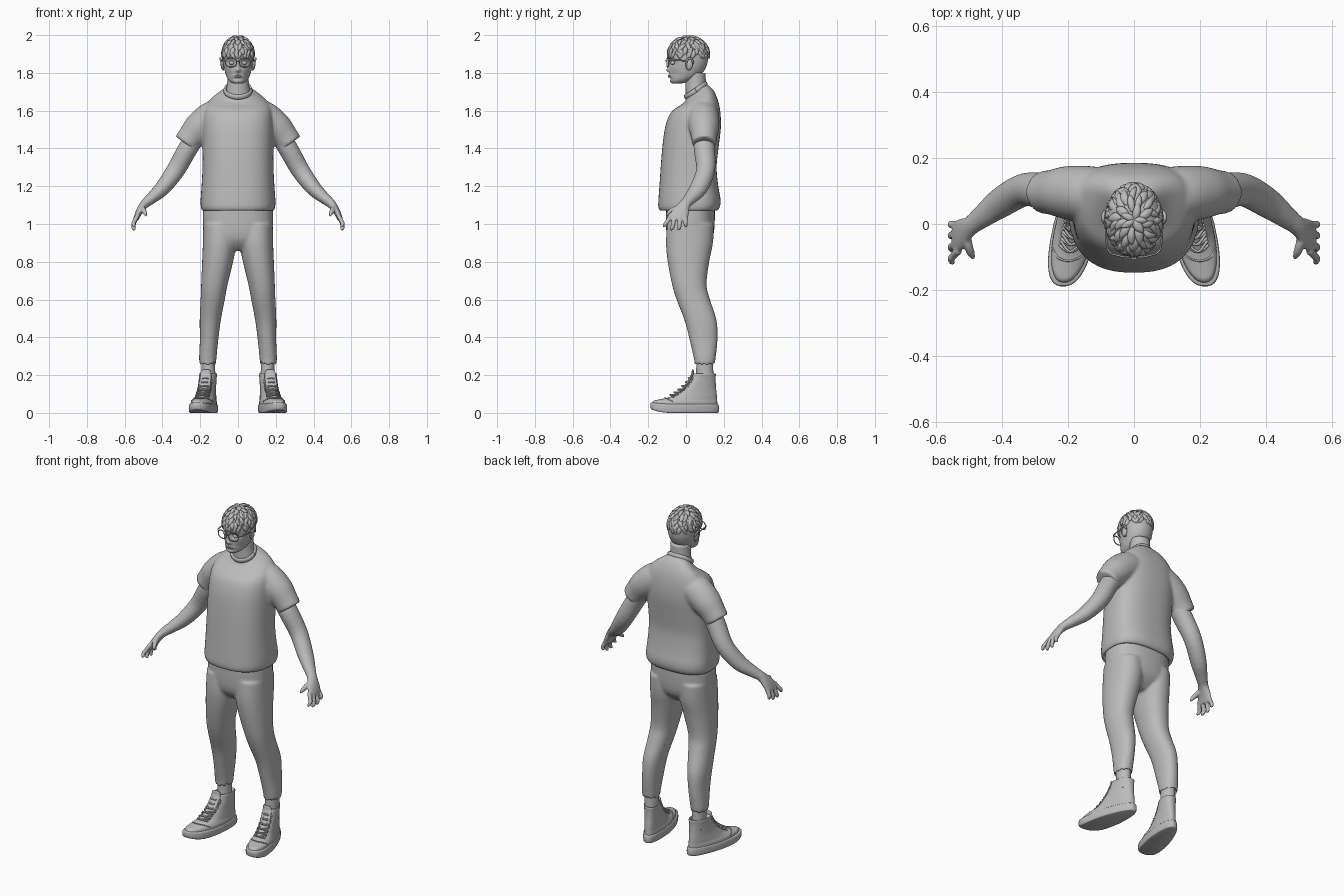
import bpy, bmesh, math, random
from mathutils import Vector

random.seed(4)
grey = bpy.data.materials.new("plain_grey")
grey.diffuse_color = (0.5, 0.5, 0.5, 1)


def spline(rows, n):
    """Catmull-Rom interpolation of equal-length tuples."""
    out = []
    for i in range(len(rows) - 1):
        a, b, c, d = rows[max(i - 1, 0)], rows[i], rows[i + 1], rows[min(i + 2, len(rows) - 1)]
        for k in range(n):
            t = k / n
            out.append(tuple(0.5 * (2 * q + (r - p) * t + (2 * p - 5 * q + 4 * r - s) * t * t
                                    + (3 * q - p - 3 * r + s) * t ** 3)
                             for p, q, r, s in zip(a, b, c, d)))
    return out + [rows[-1]]


def skin(bm, rings):
    vs = [[bm.verts.new(p) for p in ring] for ring in rings]
    m = len(vs[0])
    for a, b in zip(vs, vs[1:]):
        for j in range(m):
            bm.faces.new((a[j], a[(j + 1) % m], b[(j + 1) % m], b[j]))
    bm.faces.new(vs[0][::-1])
    bm.faces.new(vs[-1])


def stack(bm, rows, f=0.5, p=2.0, seg=40, n=4, s=1):
    """Horizontal sections: z, x centre, half width, y front, y back, tilt."""
    rings = []
    for z, xc, w, yf, yb, tilt in spline([r if len(r) == 6 else r + (0,) for r in rows], n):
        yc, ring = yf + f * (yb - yf), []
        for j in range(seg):
            t = 2 * math.pi * (j + 0.5) / seg
            c, d = math.cos(t), math.sin(t)
            x = math.copysign(abs(c) ** (2 / p), c) * w
            y = math.copysign(abs(d) ** (2 / p), d) * ((yb - yc) if d > 0 else (yc - yf))
            ring.append((s * (xc + x), yc + y, z + tilt * y))
        rings.append(ring)
    skin(bm, rings)


def tube(bm, rows, ref=(0, 1, 0), seg=16, n=4, s=1):
    """Limb along x, y, z with radius along ref and radius across it."""
    rows, rings = spline(rows, n), []
    for i, (x, y, z, ra, rb) in enumerate(rows):
        t = (Vector(rows[min(i + 1, len(rows) - 1)][:3]) - Vector(rows[max(i - 1, 0)][:3])).normalized()
        a = Vector(ref)
        a = (a - t * a.dot(t)).normalized()
        b = t.cross(a)
        ring = []
        for j in range(seg):
            g = 2 * math.pi * j / seg
            q = Vector((x, y, z)) + a * ra * math.cos(g) + b * rb * math.sin(g)
            ring.append((s * q.x, q.y, q.z))
        rings.append(ring)
    skin(bm, rings)


def ball(bm, c, r):
    new = bmesh.ops.create_uvsphere(bm, u_segments=20, v_segments=12, radius=1)["verts"]
    for v in new:
        v.co = Vector((c[0] + v.co.x * r[0], c[1] + v.co.y * r[1], c[2] + v.co.z * r[2]))


def finish(bm, name, voxel=0, mirror=False):
    bmesh.ops.recalc_face_normals(bm, faces=bm.faces)
    for f in bm.faces:
        f.smooth = True
    me = bpy.data.meshes.new(name)
    bm.to_mesh(me)
    bm.free()
    me.materials.append(grey)
    ob = bpy.data.objects.new(name, me)
    bpy.context.collection.objects.link(ob)
    if voxel:
        m = ob.modifiers.new("fuse", "REMESH")
        m.mode, m.voxel_size, m.use_smooth_shade = "VOXEL", voxel, True
        m = ob.modifiers.new("soften", "SMOOTH")
        m.factor, m.iterations = 0.5, 6
    if mirror:
        m = ob.modifiers.new("mirror", "MIRROR")
        m.use_mirror_merge = False


# shirt: body with turned-in hem, plus sleeves
bm = bmesh.new()
stack(bm, [(1.12, 0, .17, -.12, .14), (1.08, 0, .178, -.125, .15), (1.068, 0, .188, -.137, .162),
           (1.09, 0, .197, -.147, .179), (1.13, 0, .198, -.146, .183), (1.2, 0, .193, -.141, .171),
           (1.3, 0, .188, -.134, .162), (1.4, 0, .188, -.126, .172), (1.5, 0, .189, -.113, .184),
           (1.57, 0, .186, -.092, .184, 0), (1.62, 0, .175, -.065, .176, .1),
           (1.655, 0, .15, -.035, .162, .25), (1.685, 0, .11, -.01, .142, .45),
           (1.705, 0, .075, .0, .115, .68), (1.712, 0, .062, .002, .102, .7)], f=.6, p=2.5, seg=56)
for s in (1, -1):
    tube(bm, [(.08, .085, 1.575, .08, .07), (.13, .09, 1.565, .085, .088), (.2, .095, 1.515, .081, .083),
              (.245, .096, 1.465, .069, .072), (.276, .096, 1.424, .064, .067)], seg=32, s=s)
finish(bm, "shirt", .008)

# ribbed collar
bm = bmesh.new()
pts = []
for i in range(41):
    t = 2 * math.pi * i / 40
    y = .054 * math.sin(t)
    pts.append((.069 * math.cos(t), .052 + y, 1.707 + .65 * y, .014, .008))
tube(bm, pts, ref=(0, -.3, 1), seg=10, n=1)
finish(bm, "collar")

# trousers: hips and two legs
bm = bmesh.new()
stack(bm, [(.86, 0, .06, -.05, .08), (.89, 0, .11, -.08, .115), (.93, 0, .168, -.1, .142),
           (1.0, 0, .185, -.106, .152), (1.13, 0, .182, -.104, .153)], p=2.4)
for s in (1, -1):
    stack(bm, [(.29, .158, .034, .053, .142), (.262, .16, .038, .05, .146), (.254, .16, .043, .046, .151),
               (.29, .16, .046, .041, .157), (.39, .153, .049, .018, .167), (.49, .147, .056, -.008, .162),
               (.6, .134, .064, -.05, .127), (.68, .125, .07, -.074, .109), (.8, .108, .082, -.097, .123),
               (.9, .097, .089, -.106, .143), (1.0, .095, .089, -.1, .147)], p=2.2, s=s)
finish(bm, "trousers", .008)

# arm with palm, fingers and thumb
bm = bmesh.new()
tube(bm, [(.2, .095, 1.5, .055, .05), (.265, .097, 1.4, .056, .052), (.33, .104, 1.285, .05, .049),
          (.4, .067, 1.19, .047, .041), (.46, .022, 1.135, .035, .03), (.495, -.005, 1.105, .03, .024),
          (.52, -.025, 1.07, .043, .019), (.537, -.04, 1.035, .05, .015), (.54, -.043, 1.02, .045, .012)], seg=28)
for y0, y1, z1 in ((-.08, -.116, .985), (-.054, -.078, .966), (-.028, -.038, .967), (-.003, -.001, .984)):
    tube(bm, [(.53, y0, 1.05, .012, .012), (.545, y0 * .6 + y1 * .4, 1.02, .012, .012),
              (.554, y0 * .3 + y1 * .7, z1 + .02, .0115, .011), (.55, y1, z1 + .004, .009, .009),
              (.549, y1, z1, .004, .004)], seg=12)
tube(bm, [(.512, -.025, 1.085, .02, .016), (.502, -.065, 1.075, .016, .014), (.494, -.088, 1.06, .013, .012),
          (.486, -.104, 1.043, .006, .006)], ref=(0, 0, 1), seg=12)
finish(bm, "arm", .004, True)

# head with neck, sculpted face, ears, brows and eyes
bm = bmesh.new()
stack(bm, [(1.743, 0, .02, -.07, -.03), (1.748, 0, .034, -.077, -.005), (1.76, 0, .049, -.082, .03),
           (1.78, 0, .061, -.085, .065), (1.805, 0, .069, -.087, .092), (1.83, 0, .075, -.087, .106),
           (1.86, 0, .079, -.088, .115), (1.9, 0, .08, -.09, .117), (1.94, 0, .075, -.078, .106),
           (1.97, 0, .05, -.04, .075), (1.98, 0, .015, 0, .03)], f=.55, p=2.1, seg=128, n=6)
bumps = [(0, .011, 1.84, .022, -.01), (0, .014, 1.814, .011, -.016), (0, .025, 1.782, .008, -.006),
         (0, .02, 1.755, .01, -.004), (0, .03, 1.768, .005, .004), (.034, .02, 1.853, .013, .013),
         (-.034, .02, 1.853, .013, .013), (.05, .016, 1.79, .02, .005), (-.05, .016, 1.79, .02, .005)]
for v in bm.verts:
    if v.co.y < -.02:
        x, z = v.co.x, v.co.z
        v.co.y += sum(d * math.exp(-((x - cx) / sx) ** 2 - ((z - cz) / sz) ** 2) for cx, sx, cz, sz, d in bumps)
stack(bm, [(1.62, 0, .068, .0, .12), (1.69, 0, .065, -.002, .112), (1.74, 0, .058, -.003, .106),
           (1.8, 0, .056, -.005, .104)], seg=32)
for s in (1, -1):
    ball(bm, (s * .033, -.069, 1.853), (.016, .014, .011))
    ball(bm, (s * .082, .018, 1.845), (.01, .018, .028))
    tube(bm, [(.086 + .008 * math.sin(t), .02 - .018 * math.cos(t), 1.847 + .03 * math.sin(t), .005, .005)
              for t in [-1.8 + i * .4 for i in range(13)]][::-1], ref=(1, 0, 0), seg=8, n=2, s=s)
    tube(bm, [(.014, -.088, 1.876, .003, .004), (.034, -.085, 1.884, .004, .005), (.056, -.064, 1.878, .002, .002)],
         seg=8, s=s)
for z in (1.787, 1.779):
    tube(bm, [(-.022, -.085, 1.783, .002, .002), (0, -.091, z, .004, .004), (.022, -.085, 1.783, .002, .002)], seg=8)
finish(bm, "head")

# spectacles: rims, bridge and side pieces
bm = bmesh.new()
for s in (1, -1):
    rim = []
    for i in range(33):
        t = 2 * math.pi * i / 32
        c, d = math.cos(t), math.sin(t)
        x = .037 + .029 * math.copysign(abs(c) ** .8, c)
        rim.append((x, -.1 + .25 * max(x - .03, 0), 1.855 + .023 * math.copysign(abs(d) ** .8, d), .003, .003))
    tube(bm, rim, seg=8, n=1, s=s)
    tube(bm, [(.066, -.091, 1.864, .003, .003), (.08, -.075, 1.866, .003, .004), (.085, -.03, 1.866, .003, .004),
              (.086, .02, 1.862, .003, .003)], ref=(1, 0, 0), seg=8, s=s)
tube(bm, [(-.009, -.1, 1.86, .003, .003), (0, -.107, 1.864, .003, .003), (.009, -.1, 1.86, .003, .003)], seg=8)
finish(bm, "spectacles")

# hair: cap with overlapping locks flowing from the crown
bm = bmesh.new()


def scalp(a, b, r):
    return (.079 * r * math.sin(a) * math.cos(b), .013 + .103 * r * math.sin(a) * math.sin(b),
            1.9 + .09 * r * math.cos(a))


stack(bm, [(1.895, 0, .076, -.086, .112), (1.905, 0, .081, -.092, .117), (1.94, 0, .075, -.083, .109),
           (1.97, 0, .052, -.052, .08), (1.985, 0, .02, -.012, .038)], p=2.0)
for a, count in ((.12, 5), (.4, 9), (.7, 14), (1.0, 18), (1.25, 22), (1.45, 22)):
    for i in range(count):
        b = 2 * math.pi * (i + random.uniform(-.25, .25)) / count + a
        w, tw = random.uniform(.8, 1.2), random.uniform(-.25, .25)
        tube(bm, [scalp(a - .15, b, .96) + (.006, .005), scalp(a + .05, b, 1.03) + (.012 * w, .007),
                  scalp(a + .25, b + tw * .5, 1.06) + (.01 * w, .006),
                  scalp(a + .38, b + tw, 1.07 + random.uniform(0, .04)) + (.0015, .0015)],
             ref=(-math.sin(b), math.cos(b), 0), seg=8, n=3)
finish(bm, "hair")

# ankle
bm = bmesh.new()
stack(bm, [(.15, .156, .038, .052, .146), (.21, .157, .037, .053, .145), (.3, .158, .036, .056, .142)], seg=28)
finish(bm, "ankle", 0, True)


def splay(bm):
    """Narrow the heel, lift the toe and turn the foot outward."""
    for v in bm.verts:
        x, y, z = v.co
        x *= 1 - .2 * min(max(y / .15, 0), 1)
        v.co = (x + .157 + .2 * (.1 - y), y, z + .02 * max(0, (-y - .08) / .11) ** 2 * (1 - min(z / .1, 1)))


# shoe sole
bm = bmesh.new()
stack(bm, [(0, 0, .06, -.18, .168), (.004, 0, .065, -.186, .173), (.02, 0, .067, -.189, .176),
           (.04, 0, .066, -.188, .174), (.046, 0, .062, -.184, .17)], f=.45, p=2.5, n=3)
splay(bm)
finish(bm, "shoe_sole", 0, True)

# shoe upper with padded ankle opening
bm = bmesh.new()
stack(bm, [(.03, 0, .061, -.18, .166), (.058, 0, .06, -.172, .166), (.07, 0, .056, -.14, .165),
           (.085, 0, .053, -.082, .164), (.11, 0, .05, -.042, .162), (.135, 0, .049, -.012, .159),
           (.18, 0, .05, .024, .157), (.203, 0, .052, .034, .158), (.209, 0, .048, .04, .154),
           (.2, 0, .042, .05, .147), (.17, 0, .038, .055, .142)], p=2.3)
tube(bm, [(0, -.03, .105, .03, .006), (0, .01, .16, .031, .007), (0, .033, .2, .031, .007),
          (0, .036, .224, .026, .005), (0, .037, .229, .012, .002)], ref=(1, 0, 0), seg=16)
splay(bm)
finish(bm, "shoe_upper", 0, True)

# laces and toe cap seam
bm = bmesh.new()
for i, (y, z) in enumerate(((-.078, .09), (-.057, .103), (-.037, .118), (-.016, .137), (.004, .158), (.019, .18))):
    for k in (-1, 1):
        tube(bm, [(-.036, y + .022 + .007 * k, z + .005 * k, .004, .004), (0, y - .006, z + .006, .004, .004),
                  (.036, y + .022 - .007 * k, z - .005 * k, .004, .004)], seg=8)
tube(bm, [(-.056, -.07, .06, .003, .003), (-.035, -.1, .076, .003, .003), (0, -.112, .08, .003, .003),
          (.035, -.1, .076, .003, .003), (.056, -.07, .06, .003, .003)], seg=8)
splay(bm)
finish(bm, "shoe_laces", 0, True)
